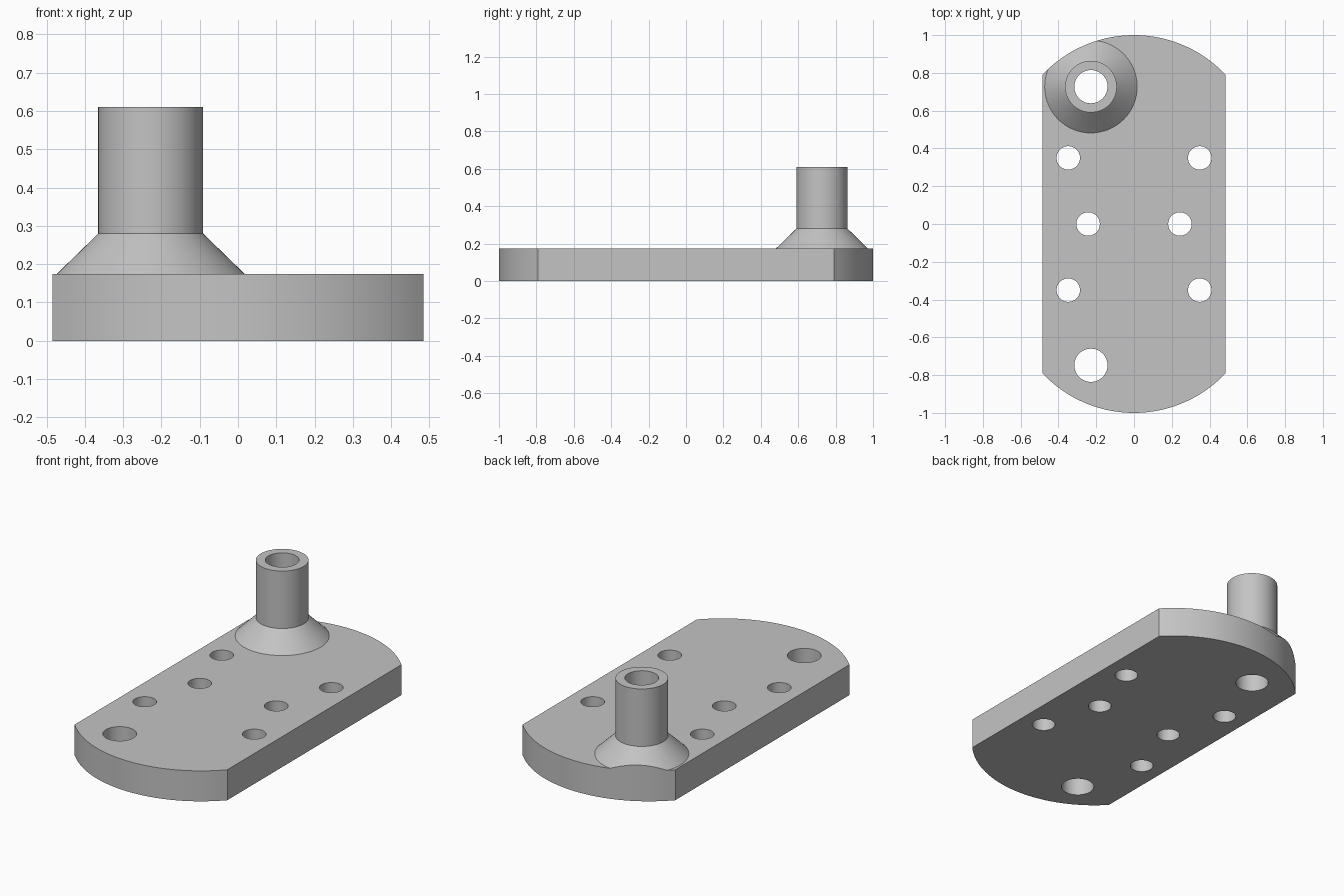
import bpy, bmesh, math

if "Cube" in bpy.data.objects:
    bpy.data.objects.remove(bpy.data.objects["Cube"])

HALF_W, THICK = 0.485, 0.175          # plate half width and thickness
ARC_R, ARC_Y = 0.665, 0.335           # rounded ends: radius and centre offset
POST = (-0.228, 0.727)                # post axis

grey = bpy.data.materials.new("plain grey")
grey.use_nodes = True
colour = (0.55, 0.55, 0.55, 1)
grey.diffuse_color = colour
grey.node_tree.nodes["Principled BSDF"].inputs["Base Color"].default_value = colour


def finish(name, bm):
    bmesh.ops.recalc_face_normals(bm, faces=bm.faces)
    mesh = bpy.data.meshes.new(name)
    bm.to_mesh(mesh)
    bm.free()
    mesh.materials.append(grey)
    obj = bpy.data.objects.new(name, mesh)
    bpy.context.collection.objects.link(obj)
    return obj


def outline_prism(name, z0, z1, steps=40):
    """Straight-sided plate outline with an arc at each end, extruded upward."""
    half = math.asin(HALF_W / ARC_R)
    arc = [half - 2 * half * i / steps for i in range(steps + 1)]
    back = [(ARC_R * math.sin(a), ARC_Y + ARC_R * math.cos(a)) for a in arc]
    points = back + [(-x, -y) for x, y in back]
    bm = bmesh.new()
    face = bm.faces.new([bm.verts.new((x, y, z0)) for x, y in points])
    top = bmesh.ops.extrude_face_region(bm, geom=[face])["geom"]
    verts = [v for v in top if isinstance(v, bmesh.types.BMVert)]
    bmesh.ops.translate(bm, verts=verts, vec=(0, 0, z1 - z0))
    return finish(name, bm)


def turned(name, centre, profile, sides=64):
    """Solid of revolution from (radius, height) pairs."""
    bm = bmesh.new()
    rings = []
    for r, z in profile:
        angles = [2 * math.pi * i / sides for i in range(sides)]
        rings.append([bm.verts.new((centre[0] + r * math.cos(a),
                                    centre[1] + r * math.sin(a), z)) for a in angles])
    bm.faces.new(rings[0])
    bm.faces.new(rings[-1])
    for low, high in zip(rings, rings[1:]):
        for i in range(sides):
            j = (i + 1) % sides
            bm.faces.new((low[i], low[j], high[j], high[i]))
    return finish(name, bm)


def combine(target, other, operation):
    mod = target.modifiers.new(operation.lower(), "BOOLEAN")
    mod.operation, mod.object, mod.solver = operation, other, "EXACT"
    bpy.ops.object.select_all(action="DESELECT")
    bpy.context.view_layer.objects.active = target
    target.select_set(True)
    bpy.ops.object.modifier_apply(modifier=mod.name)
    bpy.data.objects.remove(other)


# Flared post, trimmed where its skirt overhangs the rounded end
post = turned("flared_post", POST,
              [(0.245, 0.08), (0.245, THICK), (0.137, 0.28), (0.137, 0.61)])
combine(post, outline_prism("trim_cutter", -0.1, 0.8), "INTERSECT")

# Base plate joined with the post
plate = outline_prism("mounting_plate", 0, THICK)
combine(plate, post, "UNION")

# Post bore, matching large hole, and six small through holes
holes = [(*POST, 0.088), (POST[0], -0.748, 0.088)]
for side in (-1, 1):
    holes.append((side * 0.243, 0, 0.062))
    holes += [(side * 0.348, end * 0.35, 0.062) for end in (-1, 1)]
for x, y, r in holes:
    combine(plate, turned("hole_cutter", (x, y), [(r, -0.1), (r, 0.8)], 48), "DIFFERENCE")

# Smooth curved walls with crisp edges
bpy.ops.object.shade_smooth_by_angle(angle=math.radians(25))
